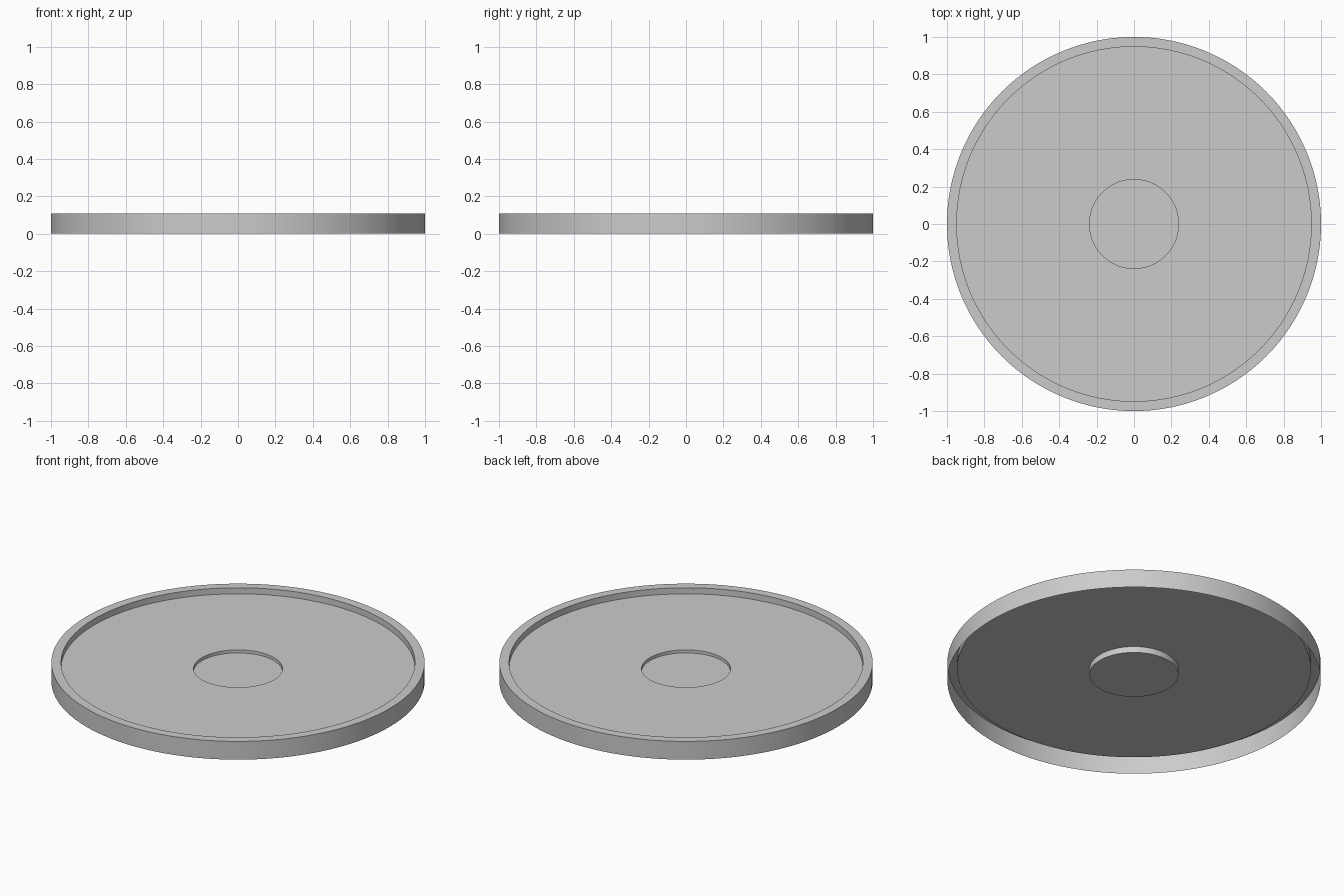
import bpy, bmesh, math

if "Cube" in bpy.data.objects:
    bpy.data.objects.remove(bpy.data.objects["Cube"])

SEG = 128


def lathe(name, profile, cap_start=False, cap_end=False):
    """Revolve (radius, z) points about z; optionally fill either end ring."""
    bm = bmesh.new()
    rings = []
    for r, z in profile:
        rings.append([bm.verts.new((r * math.cos(2 * math.pi * i / SEG),
                                    r * math.sin(2 * math.pi * i / SEG), z))
                      for i in range(SEG)])
    for a, b in zip(rings, rings[1:]):
        for i in range(SEG):
            j = (i + 1) % SEG
            bm.faces.new((a[i], a[j], b[j], b[i]))
    if cap_start:
        bm.faces.new(rings[0][::-1])
    if cap_end:
        bm.faces.new(rings[-1])
    mesh = bpy.data.meshes.new(name)
    bm.to_mesh(mesh)
    bm.free()
    obj = bpy.data.objects.new(name, mesh)
    bpy.context.collection.objects.link(obj)
    bpy.ops.object.select_all(action='DESELECT')
    obj.select_set(True)
    bpy.context.view_layer.objects.active = obj
    bpy.ops.object.shade_smooth_by_angle(angle=math.radians(30))
    return obj


TOP, FLOOR, RECESS, UNDERSIDE = 0.108, 0.072, 0.054, 0.036
HUB_R = 0.238

# Open-bottomed shell: outer wall, flat rim, inner wall and tray floor
lathe("tray_shell", [(1.0, 0.0), (1.0, TOP), (0.948, TOP),
                     (0.948, FLOOR), (HUB_R, FLOOR)])

# Centre hub: boss hanging below the floor
lathe("hub_boss", [(HUB_R, UNDERSIDE), (HUB_R, FLOOR)], cap_start=True)

# Sunken disc seen from above inside the hub
lathe("hub_recess_floor", [(HUB_R, RECESS)], cap_end=True)
